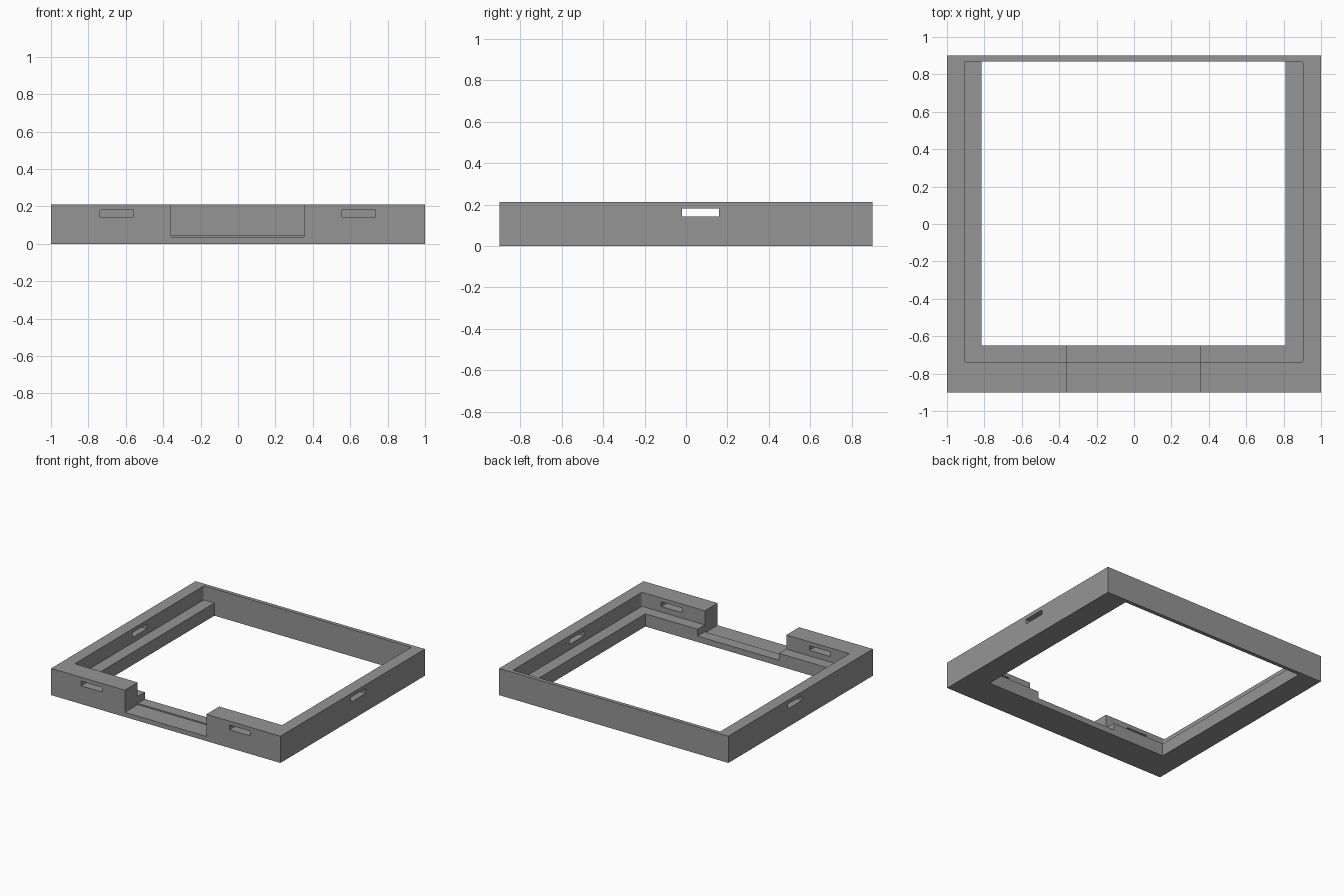
import bpy, bmesh

if "Cube" in bpy.data.objects:
    bpy.data.objects.remove(bpy.data.objects["Cube"])

grey = bpy.data.materials.new("mid grey")
grey.diffuse_color = (0.3, 0.3, 0.3, 1)
grey.use_nodes = True
grey.node_tree.nodes["Principled BSDF"].inputs["Base Color"].default_value = grey.diffuse_color


def box(name, x, y, z, corner=0):
    """Box from (min, max) ranges, with optional rounded vertical edges."""
    bm = bmesh.new()
    bmesh.ops.create_cube(bm, size=1)
    for v in bm.verts:
        v.co = [r[0] if c < 0 else r[1] for c, r in zip(v.co, (x, y, z))]
    if corner:
        edges = [e for e in bm.edges
                 if abs(e.verts[0].co.z - e.verts[1].co.z) > 1e-4]
        bmesh.ops.bevel(bm, geom=edges, offset=corner, segments=3,
                        profile=0.5, affect='EDGES')
    mesh = bpy.data.meshes.new(name)
    bm.to_mesh(mesh)
    bm.free()
    mesh.materials.append(grey)
    ob = bpy.data.objects.new(name, mesh)
    bpy.context.collection.objects.link(ob)
    return ob


# Outer block of the frame
frame = box("frame", (-1, 1), (-0.9, 0.9), (0, 0.211))

cutters = [
    # Central opening and the wider pocket above the ledge
    box("opening_cutter", (-0.815, 0.81), (-0.65, 0.87), (-0.1, 0.4)),
    box("pocket_cutter", (-0.907, 0.903), (-0.74, 0.87), (0.1, 0.4), 0.01),
    # Front notch: outer sill is slightly lower than the inner ledge
    box("notch_cutter", (-0.357, 0.354), (-0.742, -0.6), (0.046, 0.4)),
    box("sill_cutter", (-0.357, 0.354), (-1.1, -0.74), (0.036, 0.4)),
    # Slots in the side walls
    box("left_slot_cutter", (-1.1, -0.85), (-0.02, 0.16), (0.143, 0.18)),
    box("right_slot_cutter", (0.85, 1.1), (-0.02, 0.16), (0.143, 0.18)),
]
# Slots in the front wall
for s, cx in (("left", -0.648), ("right", 0.645)):
    cutters.append(box(f"front_{s}_slot_cutter", (cx - 0.09, cx + 0.09),
                       (-1.1, -0.7), (0.143, 0.18)))

for c in cutters:
    m = frame.modifiers.new(c.name, 'BOOLEAN')
    m.operation = 'DIFFERENCE'
    m.solver = 'EXACT'
    m.object = c

# Apply the cuts and remove the cutters
bpy.context.view_layer.objects.active = frame
frame.select_set(True)
for m in list(frame.modifiers):
    bpy.ops.object.modifier_apply(modifier=m.name)
for c in cutters:
    bpy.data.objects.remove(c)
